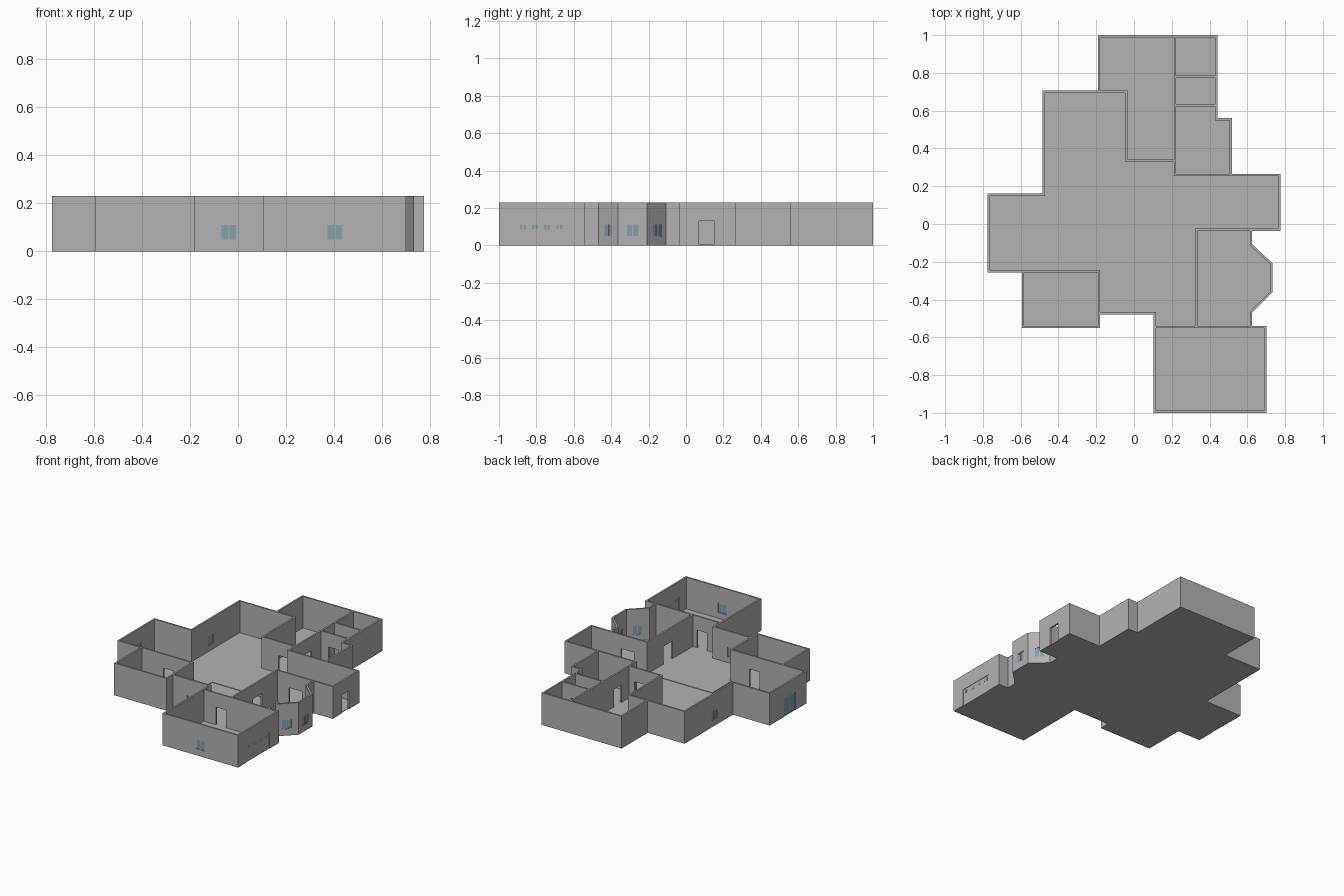
import bpy, bmesh
from mathutils import Vector

cube = bpy.data.objects.get("Cube")
if cube:
    bpy.data.objects.remove(cube, do_unlink=True)

H, T = 0.23, 0.012          # wall height and thickness


def material(name, rgb):
    m = bpy.data.materials.new(name)
    m.use_nodes = True
    m.diffuse_color = (*rgb, 1)
    m.node_tree.nodes["Principled BSDF"].inputs["Base Color"].default_value = (*rgb, 1)
    return m


MATS = [material("plaster_grey", (0.45, 0.45, 0.45)),
        material("glass_blue", (0.22, 0.36, 0.41))]
PLASTER, GLASS = 0, 1


def finish(name, bm):
    bmesh.ops.recalc_face_normals(bm, faces=bm.faces)
    me = bpy.data.meshes.new(name)
    bm.to_mesh(me)
    bm.free()
    for m in MATS:
        me.materials.append(m)
    bpy.context.collection.objects.link(bpy.data.objects.new(name, me))


def prism(bm, outline, z0, z1, mat=PLASTER):
    face = bm.faces.new([bm.verts.new((x, y, z0)) for x, y in outline])
    out = bmesh.ops.extrude_face_region(bm, geom=[face])["geom"]
    tops = [v for v in out if isinstance(v, bmesh.types.BMVert)]
    bmesh.ops.translate(bm, vec=(0, 0, z1 - z0), verts=tops)
    for f in {f for v in tops for f in v.link_faces}:
        f.material_index = mat


# kind: width, sill height, head height
KINDS = {"door": (0.08, 0, 0.13), "wide_door": (0.1, 0, 0.13),
         "window": (0.07, 0.045, 0.115), "patio": (0.13, 0, 0.13),
         "garage": (0.26, 0, 0.12)}


def wall(name, p, q, openings=(), ext=T / 2, height=H):
    """Straight wall from p to q, with openings given as (kind, centre point)."""
    p, q = Vector(p), Vector(q)
    d = (q - p).normalized()
    n = Vector((-d.y, d.x))
    length = (q - p).length
    bm = bmesh.new()

    def block(s0, s1, z0, z1, thick=T, mat=PLASTER):
        h = n * thick / 2
        a, b = p + d * s0, p + d * s1
        prism(bm, [a - h, b - h, b + h, a + h], z0, z1, mat)

    def glazing(a, b, z0, z1):
        # frame of four bars and a mullion around two panes
        bar, mid = 0.005, (a + b) / 2
        block(a, b, z0, z0 + bar, 0.008)
        block(a, b, z1 - bar, z1, 0.008)
        for s in (a, mid - bar / 2, b - bar):
            block(s, s + bar, z0 + bar, z1 - bar, 0.008)
        for s0, s1 in ((a + bar, mid - bar / 2), (mid + bar / 2, b - bar)):
            block(s0, s1, z0 + bar, z1 - bar, 0.004, GLASS)

    def garage_door(a, b, z1):
        # recessed leaf with four paired lights
        block(a, b, 0, z1, 0.006)
        step = (b - a) / 4
        for i in range(4):
            c = a + step * (i + 0.5)
            for off in (-0.016, 0.003):
                block(c + off, c + off + 0.013, 0.085, 0.108, 0.008, GLASS)

    s = -ext
    spans = sorted(((Vector(c) - p).dot(d), k) for k, c in openings)
    for c, kind in spans:
        w, z0, z1 = KINDS[kind]
        a, b = c - w / 2, c + w / 2
        block(s, a, 0, height)
        block(a, b, z1, height)
        if z0 > 0:
            block(a, b, 0, z0)
        if kind in ("window", "patio"):
            glazing(a, b, z0, z1)
        elif kind == "garage":
            garage_door(a, b, z1)
        s = b
    block(s, length + ext, 0, height)
    finish(name, bm)


# Shared plan lines
W, E, N, S = -0.769, 0.769, 0.994, -0.994
GW, GN = -0.478, 0.7        # living room west and north
DX, DY = -0.185, -0.03      # dining room west and north
KX, KY = 0.33, -0.545       # kitchen west and south
BX = 0.217                  # bedroom east
bay = [(0.62, DY), (0.62, -0.11), (0.727, -0.21), (0.727, -0.36), (0.62, -0.465), (0.62, KY)]

# Floors, one slab per room
floors = {
    "living": [(GW, GN), (-0.04, GN), (-0.04, 0.335), (BX, 0.335), (BX, 0.26), (E, 0.26), (E, DY),
               (DX, DY), (DX, -0.25), (W, -0.25), (W, 0.155), (GW, 0.155)],
    "bedroom": [(DX, N), (BX, N), (BX, 0.335), (-0.04, 0.335), (-0.04, GN), (DX, GN)],
    "bathroom": [(BX, N), (0.435, N), (0.435, 0.26), (BX, 0.26)],
    "bath_nook": [(0.435, 0.555), (0.512, 0.555), (0.512, 0.26), (0.435, 0.26)],
    "study": [(-0.588, -0.25), (DX, -0.25), (DX, KY), (-0.588, KY)],
    "dining": [(DX, DY), (KX, DY), (KX, KY), (0.11, KY), (0.11, -0.473), (DX, -0.473)],
    "kitchen": [(KX, DY)] + bay + [(KX, KY)],
    "garage": [(0.11, KY), (0.695, KY), (0.695, S), (0.11, S)],
}
for room, outline in floors.items():
    bm = bmesh.new()
    prism(bm, outline, 0, 0.004)
    finish(room + "_floor", bm)

# Living room
wall("living_west_wall", (GW, 0.155), (GW, GN), [("window", (GW, 0.37))])
wall("living_north_wall", (GW, GN), (-0.04, GN))
wall("wing_north_wall", (W, 0.155), (GW, 0.155))
wall("wing_west_wall", (W, -0.25), (W, 0.155), [("patio", (W, -0.065))])
wall("wing_south_wall", (W, -0.25), (DX, -0.25), [("door", (-0.37, -0.25))])
wall("entry_north_wall", (BX, 0.26), (E, 0.26))
wall("entry_east_wall", (E, DY), (E, 0.26), [("door", (E, 0.11))])
wall("entry_south_wall", (KX, DY), (E, DY), [("wide_door", (0.48, DY))])

# Low thresholds where the dining room opens to the living room
wall("dining_north_threshold", (DX, DY), (KX, DY), height=0.008)
wall("dining_west_threshold", (DX, -0.25), (DX, DY), height=0.008)

# Bedroom, bathroom and closets
wall("bedroom_north_wall", (DX, N), (0.435, N))
wall("bedroom_west_wall", (DX, GN), (DX, N))
wall("bedroom_inner_west_wall", (-0.04, 0.335), (-0.04, GN))
wall("bedroom_south_wall", (-0.04, 0.335), (BX, 0.335), [("door", (0.13, 0.335))])
wall("bedroom_east_wall", (BX, 0.26), (BX, N), [("door", (BX, 0.47))])
wall("closet_east_wall", (0.435, 0.555), (0.435, N))
wall("closet_divider", (BX, 0.78), (0.435, 0.78), [("door", (0.32, 0.78))])
wall("closet_south_wall", (BX, 0.628), (0.435, 0.628), [("door", (0.32, 0.628))])
wall("bathroom_step_wall", (0.435, 0.555), (0.512, 0.555))
wall("bathroom_east_wall", (0.512, 0.26), (0.512, 0.555))

# Study
wall("study_west_wall", (-0.588, KY), (-0.588, -0.25))
wall("study_south_wall", (-0.588, KY), (DX, KY))
wall("study_east_wall", (DX, KY), (DX, -0.25))

# Dining room and kitchen with bay
wall("dining_south_wall", (DX, -0.473), (0.11, -0.473), [("window", (-0.038, -0.473))])
wall("dining_step_wall", (0.11, KY), (0.11, -0.473))
wall("kitchen_west_wall", (KX, KY), (KX, DY), [("wide_door", (KX, -0.26))])
for i, (a, b) in enumerate(zip(bay, bay[1:])):
    centre = (Vector(a) + Vector(b)) / 2
    wall(f"bay_wall_{i + 1}", a, b, [("window", centre)] if 0 < i < 4 else [], ext=0.0025)

# Garage
wall("garage_north_wall", (0.11, KY), (0.695, KY), [("door", (0.25, KY))])
wall("garage_west_wall", (0.11, S), (0.11, KY))
wall("garage_south_wall", (0.11, S), (0.695, S), [("window", (0.403, S))])
wall("garage_east_wall", (0.695, S), (0.695, KY), [("garage", (0.695, -0.775))])
